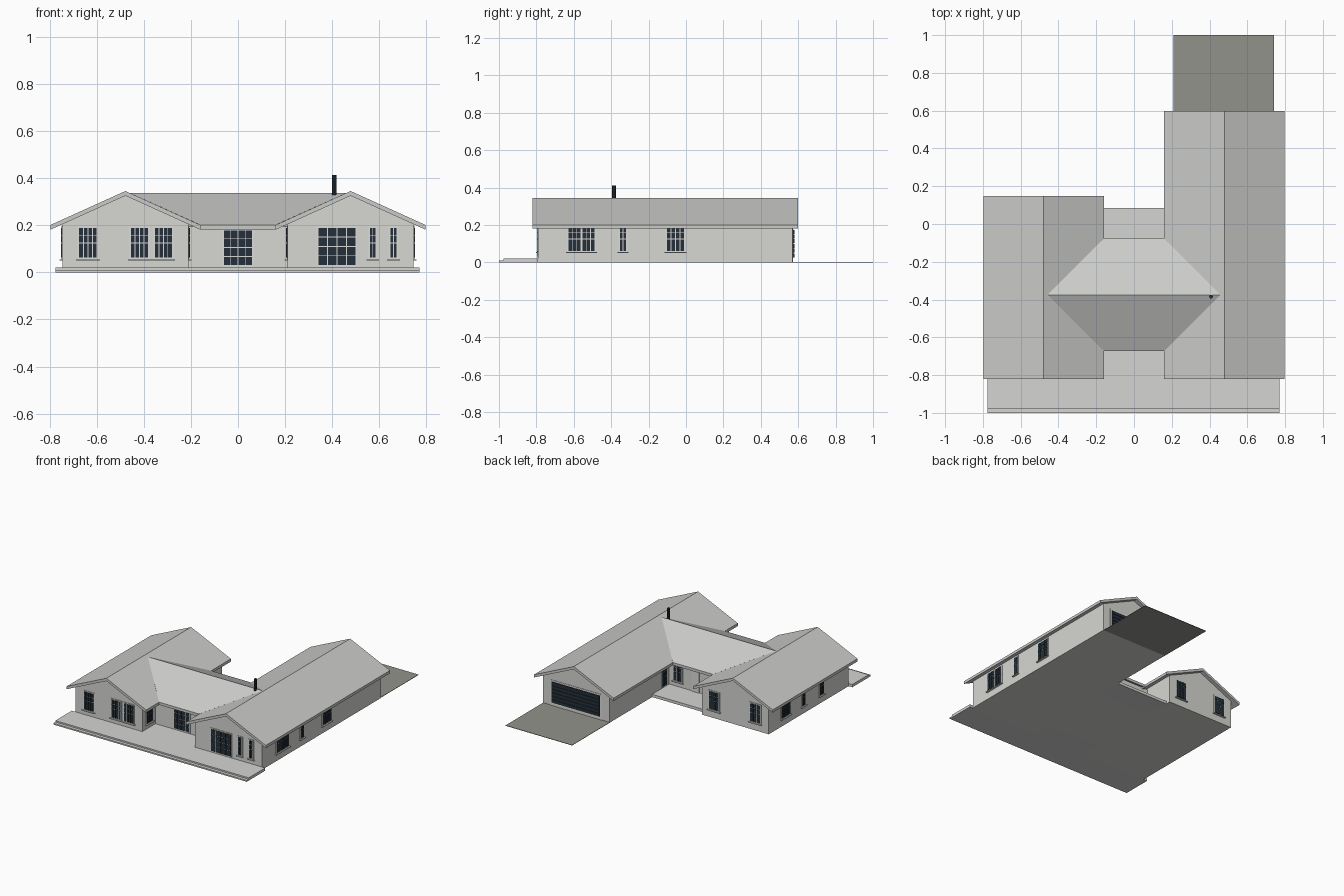
import bpy
import bmesh

cube = bpy.data.objects.get("Cube")
if cube:
    bpy.data.objects.remove(cube)


def material(name, colour):
    m = bpy.data.materials.new(name)
    m.use_nodes = True
    m.diffuse_color = (*colour, 1)
    bsdf = next(n for n in m.node_tree.nodes if n.type == "BSDF_PRINCIPLED")
    bsdf.inputs["Base Color"].default_value = (*colour, 1)
    return m


WALL = material("pale wall", (0.68, 0.68, 0.65))
ROOF = material("grey roof", (0.60, 0.60, 0.59))
PAVING = material("light paving", (0.66, 0.66, 0.65))
DRIVE = material("dark asphalt", (0.29, 0.29, 0.265))
GLASS = material("navy glass", (0.018, 0.03, 0.042))
TRIM = material("white trim", (0.72, 0.72, 0.70))
PITCH = 0.453


def finish(name, bm, mat):
    bmesh.ops.recalc_face_normals(bm, faces=bm.faces)
    mesh = bpy.data.meshes.new(name)
    bm.to_mesh(mesh)
    bm.free()
    mesh.materials.append(mat)
    ob = bpy.data.objects.new(name, mesh)
    bpy.context.collection.objects.link(ob)
    return ob


def boxes(name, spans, mat):
    """One mesh from several (x0, x1, y0, y1, z0, z1) boxes."""
    bm = bmesh.new()
    for s in spans:
        made = bmesh.ops.create_cube(bm, size=1)["verts"]
        for v in made:
            for i in range(3):
                a, b = s[2 * i], s[2 * i + 1]
                v.co[i] = (a + b) / 2 + v.co[i] * (b - a)
    return finish(name, bm, mat)


def prism(name, profile, start, end, mat, along="y"):
    """Closed profile of (across, z) points swept along one axis."""
    bm = bmesh.new()
    rings = []
    for t in (start, end):
        rings.append([bm.verts.new((u, t, z) if along == "y" else (t, u, z))
                      for u, z in profile])
    n = len(profile)
    for i in range(n):
        j = (i + 1) % n
        bm.faces.new((rings[0][i], rings[0][j], rings[1][j], rings[1][i]))
    bm.faces.new(rings[0])
    bm.faces.new(rings[1])
    return finish(name, bm, mat)


def gable_walls(name, mid, half, ridge, start, end, along="y"):
    top = ridge - half * PITCH
    prism(name, [(mid - half, 0), (mid + half, 0), (mid + half, top),
                 (mid, ridge), (mid - half, top)], start, end, WALL, along)


def gable_roof(name, mid, half, ridge, start, end, along="y"):
    eave = ridge - half * PITCH
    t = 0.02
    return prism(name, [(mid - half, eave), (mid, ridge), (mid + half, eave),
                        (mid + half, eave - t), (mid, ridge - t),
                        (mid - half, eave - t)], start, end, ROOF, along)


# Side wings and the linking middle block
for name, x, back in (("right_wing", -0.478, 0.12), ("left_wing", 0.478, 0.57)):
    gable_walls(name + "_walls", x, 0.267, 0.325, -0.79, back)
    gable_roof(name + "_roof", x, 0.318, 0.345, -0.82, back + 0.028)
gable_walls("middle_walls", -0.375, 0.265, 0.315, -0.211, 0.211, "x")
middle = gable_roof("middle_roof", -0.375, 0.297, 0.336, -0.458, 0.458, "x")
# Eaves stop at the valleys against the wing roofs
for v in middle.data.vertices:
    if abs(v.co.y + 0.375) > 0.2:
        v.co.x = 0.16 if v.co.x > 0 else -0.16

# Paving
boxes("front_terrace", [(-0.775, 0.77, -0.977, -0.79, 0, 0.02),
                        (-0.211, 0.211, -0.79, -0.64, 0, 0.02)], PAVING)
boxes("front_step", [(-0.775, 0.77, -1, -0.977, 0, 0.01)], PAVING)
boxes("back_terrace", [(-0.211, 0.211, -0.11, 0.085, 0, 0.02)], PAVING)
boxes("driveway", [(0.21, 0.742, 0.57, 1, 0, 0.003)], DRIVE)

# Flue
bm = bmesh.new()
bmesh.ops.create_cone(bm, cap_ends=True, segments=8, radius1=0.01, radius2=0.01, depth=0.1)
bmesh.ops.translate(bm, vec=(0.408, -0.385, 0.362), verts=bm.verts)
finish("chimney_flue", bm, GLASS)


def span(axis, pos, u0, u1, z0, z1, d0, d1):
    """Box lying on a wall; axis such as '-y' is the way the wall faces."""
    s = -1 if axis[0] == "-" else 1
    a, b = sorted((pos + s * d0, pos + s * d1))
    return (u0, u1, a, b, z0, z1) if axis[1] == "y" else (a, b, u0, u1, z0, z1)


SASH = (0, 0.5, 0.75, 1)
EVEN = (0, 0.25, 0.5, 0.75, 1)


def glazing(name, axis, pos, u0, u1, z0, z1, cols, rows=SASH, sill=True):
    """Trim backing with a grid of glass panes, and a sill below."""
    e = 0.006
    boxes(name + "_frame", [span(axis, pos, u0 - e, u1 + e, z0 - e, z1 + e, 0, 0.004)], TRIM)
    panes = []
    w = (u1 - u0) / cols
    g = 0.0018
    for c in range(cols):
        for low, high in zip(rows, rows[1:]):
            panes.append(span(axis, pos, u0 + c * w + g, u0 + (c + 1) * w - g,
                              z0 + low * (z1 - z0) + g, z0 + high * (z1 - z0) - g,
                              0.002, 0.007))
    boxes(name + "_panes", panes, GLASS)
    if sill:
        boxes(name + "_sill", [span(axis, pos, u0 - 0.012, u1 + 0.012,
                                    z0 - 0.01, z0 - 0.005, 0, 0.013)], TRIM)


LOW, TOP = 0.06, 0.19
# Windows as (name, facing, wall position, centre, width, columns)
for name, axis, pos, mid, width, cols in (
        ("front_window_a", "-y", -0.79, -0.637, 0.078, 4),
        ("front_window_b", "-y", -0.79, -0.418, 0.076, 4),
        ("front_window_c", "-y", -0.79, -0.317, 0.076, 4),
        ("front_window_d", "-y", -0.79, 0.572, 0.028, 2),
        ("front_window_e", "-y", -0.79, 0.66, 0.03, 2),
        ("inner_window_right", "+x", -0.211, -0.71, 0.07, 3),
        ("inner_window_left", "-x", 0.211, -0.71, 0.07, 3),
        ("left_window_a", "+x", 0.745, -0.595, 0.068, 3),
        ("left_window_b", "+x", 0.745, -0.522, 0.068, 3),
        ("left_window_c", "+x", 0.745, -0.337, 0.036, 2),
        ("left_window_d", "+x", 0.745, -0.056, 0.096, 4),
        ("right_window_a", "-x", -0.745, -0.07, 0.095, 4),
        ("right_window_b", "-x", -0.745, -0.275, 0.036, 2),
        ("right_window_c", "-x", -0.745, -0.48, 0.04, 2),
        ("back_window_a", "+y", 0.12, -0.31, 0.08, 3),
        ("back_window_b", "+y", 0.12, -0.64, 0.08, 3),
        ("courtyard_window", "+y", -0.11, 0.14, 0.065, 3)):
    glazing(name, axis, pos, mid - width / 2, mid + width / 2, LOW, TOP, cols)

# Glazed doors
glazing("patio_door", "-y", -0.79, 0.34, 0.50, 0.03, TOP, 4, EVEN, False)
glazing("entry_door", "-y", -0.64, -0.062, 0.062, 0.03, 0.18, 4, EVEN, False)
glazing("courtyard_side_door", "-x", 0.211, -0.075, -0.025, 0.03, 0.17, 2, EVEN, False)

# Solid courtyard door
boxes("courtyard_door", [span("+y", -0.11, -0.03, 0.03, 0.02, 0.17, 0, 0.006)], TRIM)

# Garage door: trim surround, dark backing and horizontal panels
boxes("garage_frame", [span("+y", 0.57, 0.27, 0.687, 0, 0.187, 0, 0.003)], TRIM)
boxes("garage_backing", [span("+y", 0.57, 0.285, 0.672, 0.025, 0.176, 0, 0.005)], GLASS)
step = 0.151 / 6
boxes("garage_panels", [span("+y", 0.57, 0.288, 0.669, 0.027 + i * step,
                             0.023 + (i + 1) * step, 0.003, 0.009)
                        for i in range(6)], GLASS)
